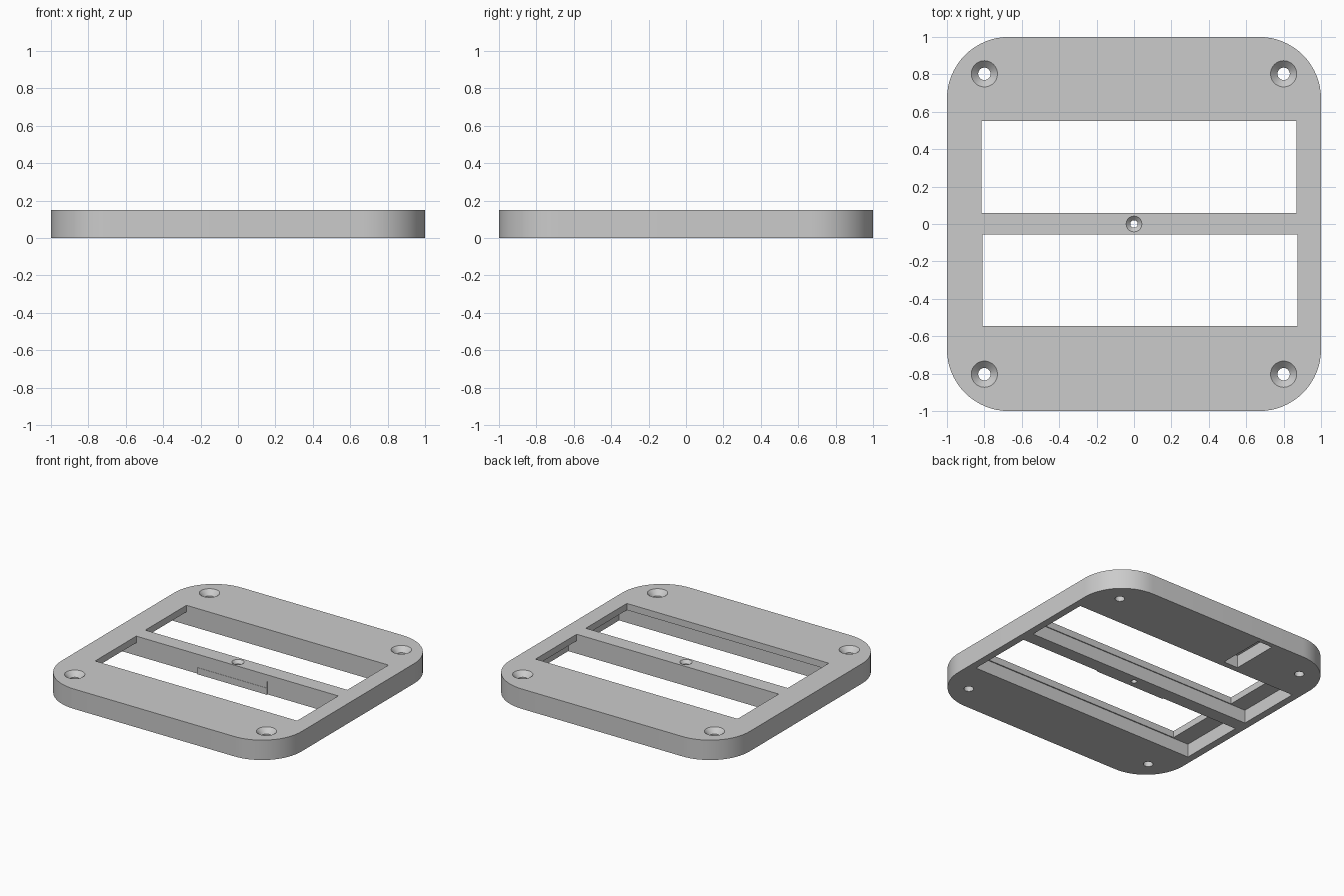
import bpy, bmesh, math
from mathutils import Matrix, Vector

old = bpy.data.objects.get("Cube")
if old:
    bpy.data.objects.remove(old, do_unlink=True)

THICK, LIP = 0.15, 0.1      # plate thickness, underside of the window lip
CORNER = 0.33

grey = bpy.data.materials.new("light_grey")
grey.use_nodes = True
grey.diffuse_color = (0.6, 0.6, 0.6, 1)
grey.node_tree.nodes["Principled BSDF"].inputs["Base Color"].default_value = (0.6, 0.6, 0.6, 1)


def make_object(name, bm):
    bmesh.ops.recalc_face_normals(bm, faces=bm.faces)
    mesh = bpy.data.meshes.new(name)
    bm.to_mesh(mesh)
    bm.free()
    mesh.materials.append(grey)
    obj = bpy.data.objects.new(name, mesh)
    bpy.context.collection.objects.link(obj)
    return obj


def box_cutter(x0, x1, y0, y1, z0, z1):
    bm = bmesh.new()
    size = Matrix.Diagonal((x1 - x0, y1 - y0, z1 - z0, 1))
    middle = Vector((x0 + x1, y0 + y1, z0 + z1)) / 2
    bmesh.ops.create_cube(bm, size=1, matrix=Matrix.Translation(middle) @ size)
    return make_object("box_cutter", bm)


def screw_cutter(x, y, inner, outer):
    """Straight hole with a 45 degree countersink, as a lathed solid."""
    bm = bmesh.new()
    over = 0.01
    profile = [(inner, -over), (inner, THICK - (outer - inner)),
               (outer + over, THICK + over)]
    rings = []
    for r, z in profile:
        rings.append([bm.verts.new((x + r * math.cos(a * math.tau / 48),
                                    y + r * math.sin(a * math.tau / 48), z))
                      for a in range(48)])
    for low, high in zip(rings, rings[1:]):
        for i in range(48):
            j = (i + 1) % 48
            bm.faces.new((low[i], low[j], high[j], high[i]))
    bm.faces.new(rings[0][::-1])
    bm.faces.new(rings[-1])
    return make_object("screw_cutter", bm)


def cut(obj, cutter):
    bpy.context.view_layer.objects.active = obj
    mod = obj.modifiers.new("cut", "BOOLEAN")
    mod.operation = "DIFFERENCE"
    mod.solver = "EXACT"
    mod.object = cutter
    bpy.ops.object.modifier_apply(modifier=mod.name)
    bpy.data.objects.remove(cutter, do_unlink=True)


# Rounded square plate
bm = bmesh.new()
outline = []
for quarter, (sx, sy) in enumerate([(1, 1), (-1, 1), (-1, -1), (1, -1)]):
    for step in range(17):
        a = (quarter + step / 16) * math.pi / 2
        outline.append(bm.verts.new((sx * (1 - CORNER) + CORNER * math.cos(a),
                                     sy * (1 - CORNER) + CORNER * math.sin(a), 0)))
base = bm.faces.new(outline)
top = bmesh.ops.extrude_face_region(bm, geom=[base])["geom"]
bmesh.ops.translate(bm, verts=[v for v in top if isinstance(v, bmesh.types.BMVert)],
                    vec=(0, 0, THICK))
plate = make_object("mounting_plate", bm)

# Two windows, each with a wider pocket below the lip
cut(plate, box_cutter(-0.815, 0.87, 0.06, 0.55, 0.05, 0.2))
cut(plate, box_cutter(-0.81, 0.875, -0.545, -0.055, 0.05, 0.2))
cut(plate, box_cutter(-0.945, 0.945, 0.053, 0.555, -0.1, LIP))
cut(plate, box_cutter(-0.945, 0.945, -0.553, -0.057, -0.1, LIP))

# Shallow relief on the centre bar, leaving a pad in the middle
cut(plate, box_cutter(-0.945, -0.3, -0.1, -0.048, -0.1, LIP))
cut(plate, box_cutter(0.28, 0.945, -0.1, -0.048, -0.1, LIP))

# Blind slot under the rear rail
cut(plate, box_cutter(-0.42, -0.3, 0.6, 0.965, -0.1, 0.095))

# Countersunk corner holes and the small centre hole
for sx in (-1, 1):
    for sy in (-1, 1):
        cut(plate, screw_cutter(sx * 0.8, sy * 0.803, 0.033, 0.07))
cut(plate, screw_cutter(0, 0, 0.02, 0.042))

plate.select_set(True)
bpy.context.view_layer.objects.active = plate
bpy.ops.object.shade_smooth_by_angle(angle=math.radians(30))
